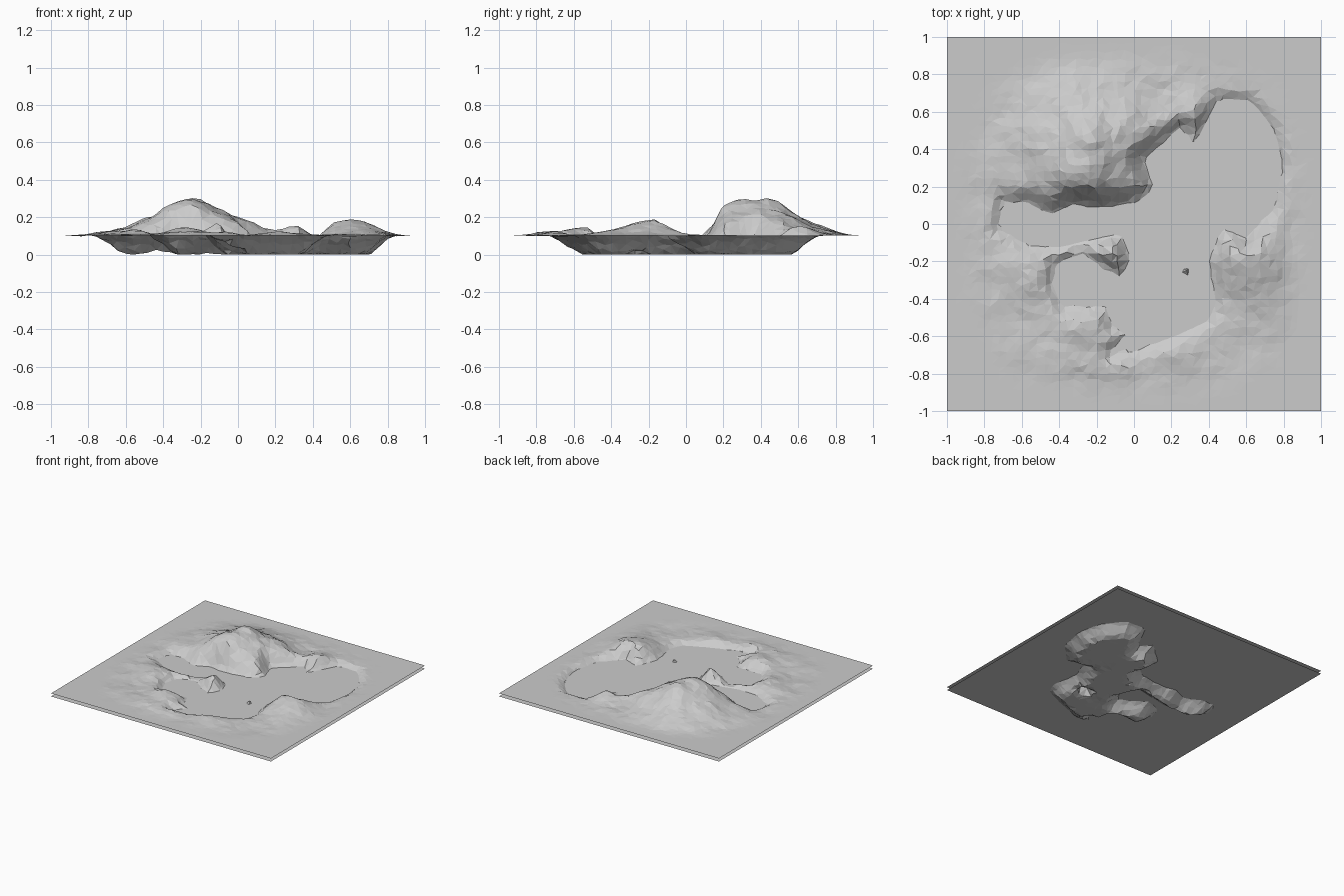
import bpy, bmesh, math, random
from mathutils import Vector, noise

if "Cube" in bpy.data.objects:
    bpy.data.objects.remove(bpy.data.objects["Cube"])

random.seed(4)
RIM, WATER, N = 0.103, 0.078, 50

# shoreline of the lake, clockwise outline seen from above
SHORE = [(0.45, 0.66), (0.38, 0.53), (0.32, 0.43), (0.25, 0.52), (0.13, 0.42), (0.05, 0.35),
         (0.11, 0.18), (0, 0.12), (-0.15, 0.09), (-0.33, 0.11), (-0.45, 0.05), (-0.58, 0.12),
         (-0.7, 0.12), (-0.72, -0.02), (-0.58, -0.11), (-0.4, -0.12), (-0.26, -0.09),
         (-0.07, -0.05), (-0.02, -0.18), (-0.07, -0.28), (-0.18, -0.22), (-0.28, -0.16),
         (-0.42, -0.22), (-0.44, -0.32), (-0.38, -0.45), (-0.15, -0.44), (-0.12, -0.55),
         (-0.03, -0.58), (-0.12, -0.69), (0.02, -0.67), (0.2, -0.6), (0.4, -0.51),
         (0.43, -0.42), (0.4, -0.2), (0.47, -0.02), (0.6, -0.08), (0.74, 0.08),
         (0.79, 0.3), (0.76, 0.5), (0.62, 0.66)]

# hills: x, y, height, x radius, y radius
HILLS = [(-0.24, 0.38, 0.185, 0.27, 0.30), (-0.25, 0.46, 0.035, 0.08, 0.08),
         (-0.3, 0.25, 0.03, 0.16, 0.08), (0.05, 0.5, 0.03, 0.12, 0.1),
         (0.3, 0.58, 0.045, 0.12, 0.14), (0.6, -0.17, 0.08, 0.17, 0.17),
         (0.75, -0.4, 0.02, 0.15, 0.15), (-0.56, -0.28, 0.035, 0.15, 0.15),
         (-0.25, -0.56, 0.04, 0.14, 0.12), (-0.2, -0.74, 0.025, 0.2, 0.1),
         (0.2, -0.68, 0.02, 0.18, 0.08), (-0.11, -0.16, 0.065, 0.09, 0.1),
         (-0.62, 0.5, 0.02, 0.18, 0.25)]


def smooth(t):
    t = min(1, max(0, t))
    return t * t * (3 - 2 * t)


def shore_distance(x, y):
    """Distance to the shoreline, positive on land and negative in the lake."""
    best, inside = 9, False
    for i, (ax, ay) in enumerate(SHORE):
        bx, by = SHORE[i - 1]
        dx, dy = bx - ax, by - ay
        t = min(1, max(0, ((x - ax) * dx + (y - ay) * dy) / (dx * dx + dy * dy)))
        best = min(best, math.hypot(x - ax - t * dx, y - ay - t * dy))
        if (ay > y) != (by > y) and x < ax + dx * (y - ay) / dy:
            inside = not inside
    return -best if inside else best


def height(x, y):
    r = (abs(x) ** 3 + abs(y) ** 3) ** (1 / 3)
    fade = smooth((0.96 - r) / 0.2)
    rough = noise.fractal(Vector((x * 5, y * 5, 2.7)), 0.8, 2.2, 4)
    d = shore_distance(x, y)
    if d < 0:
        z = WATER - 0.085 * smooth(0.12 + -d / 0.13) + rough * 0.012
        z += 0.13 * math.exp(-((x - 0.27) ** 2 + (y + 0.26) ** 2) / 0.0016)
    else:
        hill = sum(h * math.exp(-((x - a) / u) ** 2 - ((y - b) / v) ** 2)
                   for a, b, h, u, v in HILLS)
        bank = smooth(d / 0.11 + 0.12)
        z = WATER + (RIM - WATER) * smooth(d / 0.06) + bank * hill
        z += rough * (0.012 + 0.12 * hill) * bank
    return max(0, RIM + (z - RIM) * fade)


def add_object(name, bm):
    mesh = bpy.data.meshes.new(name)
    bm.to_mesh(mesh)
    bm.free()
    ob = bpy.data.objects.new(name, mesh)
    bpy.context.collection.objects.link(ob)
    return ob


# faceted terrain sheet
bm = bmesh.new()
bmesh.ops.create_grid(bm, x_segments=N, y_segments=N, size=1)
for v in bm.verts:
    if max(abs(v.co.x), abs(v.co.y)) < 0.99:
        v.co.x += random.uniform(-0.3, 0.3) * 2 / N
        v.co.y += random.uniform(-0.3, 0.3) * 2 / N
    v.co.z = height(v.co.x, v.co.y)
bmesh.ops.triangulate(bm, faces=bm.faces[:], quad_method='SHORT_EDGE')
add_object("terrain", bm)

# flat water sheet
bm = bmesh.new()
bmesh.ops.create_grid(bm, x_segments=1, y_segments=1, size=1)
for v in bm.verts:
    v.co.z = WATER
add_object("water", bm)
